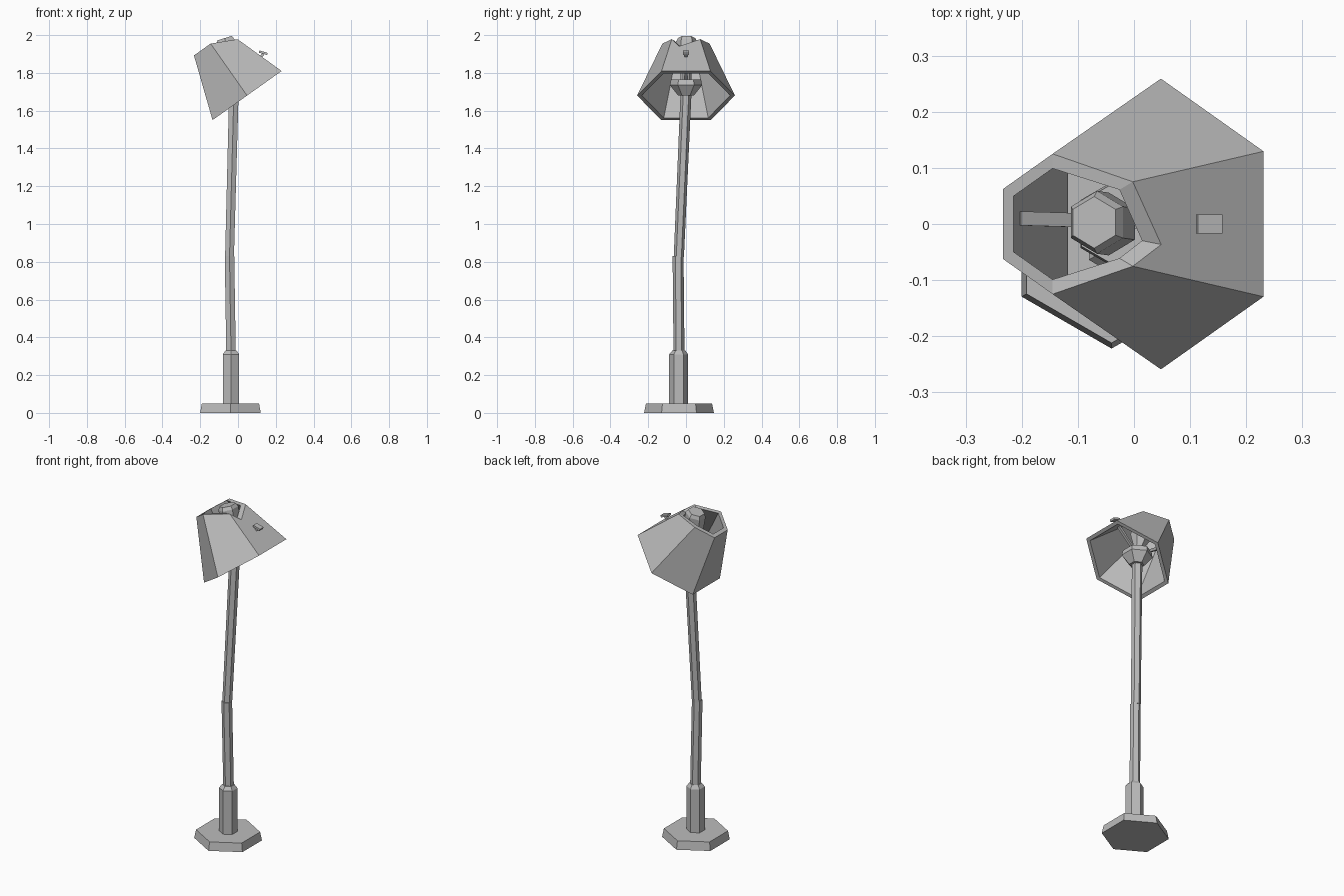
import bpy, bmesh, math
from mathutils import Vector, Matrix

cube = bpy.data.objects.get("Cube")
if cube:
    bpy.data.objects.remove(cube, do_unlink=True)

grey = bpy.data.materials.new("plain grey")
grey.use_nodes = True
colour = (0.5, 0.5, 0.5, 1)
grey.diffuse_color = colour
grey.node_tree.nodes["Principled BSDF"].inputs["Base Color"].default_value = colour


def finish(name, bm):
    bmesh.ops.recalc_face_normals(bm, faces=bm.faces)
    mesh = bpy.data.meshes.new(name)
    bm.to_mesh(mesh)
    bm.free()
    mesh.materials.append(grey)
    obj = bpy.data.objects.new(name, mesh)
    bpy.context.collection.objects.link(obj)
    return obj


def hexagon(radius):
    return [Vector((radius * math.cos(a), radius * math.sin(a), 0))
            for a in (math.radians(90 + 60 * k) for k in range(6))]


def loft(name, rings):
    """Closed six-sided solid through rings of (x, y, z, radius, tilt about y)."""
    bm = bmesh.new()
    loops = []
    for x, y, z, radius, tilt in rings:
        turn = Matrix.Rotation(math.radians(tilt), 3, "Y")
        loops.append([bm.verts.new(turn @ p + Vector((x, y, z))) for p in hexagon(radius)])
    for low, high in zip(loops, loops[1:]):
        for i in range(6):
            j = (i + 1) % 6
            bm.faces.new((low[i], low[j], high[j], high[i]))
    bm.faces.new(loops[0][::-1])
    bm.faces.new(loops[-1])
    return finish(name, bm)


def bar(name, start, end, width, depth):
    """Rectangular bar between two points."""
    start, end = Vector(start), Vector(end)
    along = (end - start).normalized()
    side = Vector((0, 1, 0))
    up = along.cross(side)
    frame = Matrix((along * (end - start).length, side * width, up * depth)).transposed().to_4x4()
    bm = bmesh.new()
    bmesh.ops.create_cube(bm, size=1, matrix=Matrix.Translation((start + end) / 2) @ frame)
    return finish(name, bm)


# Stand: foot, sleeve and bent pole
loft("foot", [(-0.04, -0.037, 0, 0.185, 0), (-0.04, -0.037, 0.05, 0.175, 0)])
loft("sleeve", [(-0.037, -0.039, 0.05, 0.05, 0), (-0.037, -0.039, 0.31, 0.05, 0),
                (-0.037, -0.038, 0.33, 0.034, 0)])
loft("lower_pole", [(-0.037, -0.037, 0.32, 0.029, 0), (-0.045, -0.042, 0.83, 0.029, 0)])
loft("upper_pole", [(-0.045, -0.038, 0.825, 0.027, 0), (-0.022, 0.0, 1.69, 0.029, 0)])

# Lamp holder and bulb
loft("socket", [(-0.02, 0, 1.68, 0.042, 0), (-0.022, 0, 1.735, 0.085, 0),
                (-0.024, 0, 1.765, 0.08, 0)])
loft("bulb", [(-0.024, 0, 1.75, 0.03, -8), (-0.034, 0, 1.80, 0.03, -12),
              (-0.045, 0, 1.86, 0.056, -17), (-0.066, 0.003, 1.965, 0.056, -17),
              (-0.071, 0.003, 1.984, 0.046, -17)])

# Shade bracket and switch
bar("shade_bracket", (-0.205, 0.01, 1.86), (-0.04, 0.005, 1.755), 0.025, 0.015)
bar("switch_stem", (0.0, 0, 1.77), (0.135, 0, 1.9), 0.016, 0.014)
bar("switch_knob", (0.112, 0, 1.913), (0.156, 0, 1.9), 0.034, 0.012)

# Tilted shade with a broken top edge
RIM, TOP = Vector((0.048, 0, 1.68)), Vector((-0.145, 0, 1.955))
lean = Matrix.Rotation(math.radians(-35.4), 3, "Y")
bm = bmesh.new()


def shade_wall(rim_radius, top_radius, corner_cut, notch_cut):
    rim = [lean @ p + RIM for p in hexagon(rim_radius)]
    top = [lean @ p + TOP for p in hexagon(top_radius)]
    cuts = [1, 1, 1, 1, corner_cut, corner_cut]
    edge = [r.lerp(t, c) for r, t, c in zip(rim, top, cuts)]
    notch = rim[4].lerp(top[4], notch_cut).lerp(rim[5].lerp(top[5], notch_cut), 0.29)
    edge.insert(5, notch)
    low = [bm.verts.new(p) for p in rim]
    high = [bm.verts.new(p) for p in edge]
    for i in range(6):
        j = (i + 1) % 6
        upper = {4: [6, 5, 4], 5: [0, 6]}.get(i, [j, i])
        bm.faces.new([low[i], low[j]] + [high[k] for k in upper])
    return low, high


outer = shade_wall(0.259, 0.125, 0.81, 0.634)
inner = shade_wall(0.235, 0.099, 0.83, 0.69)
for a, b in zip(outer, inner):
    for i in range(len(a)):
        j = (i + 1) % len(a)
        bm.faces.new((a[i], a[j], b[j], b[i]))
finish("shade", bm)
